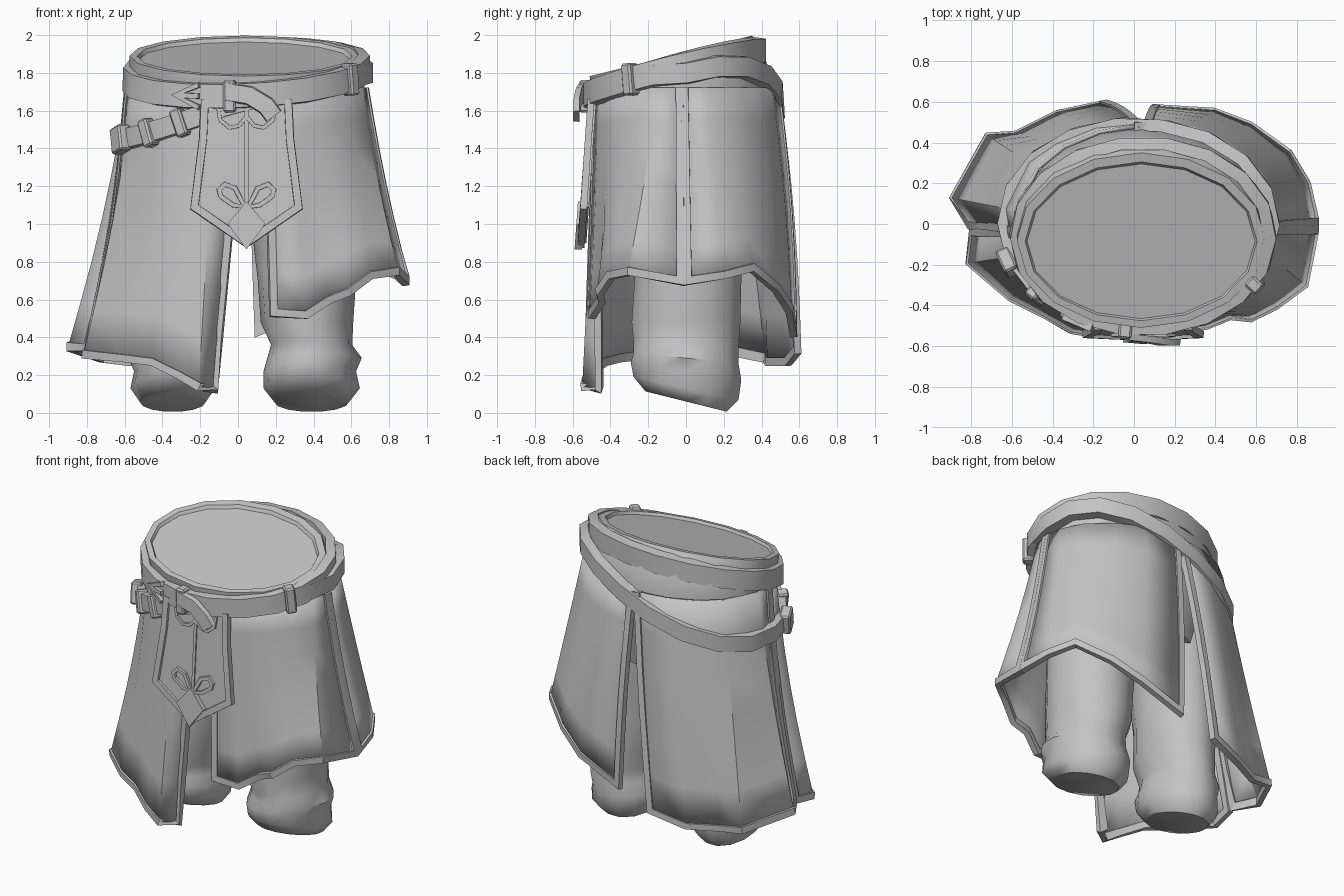
import bpy, bmesh, math
from mathutils import Vector, Matrix

if "Cube" in bpy.data.objects:
    bpy.data.objects.remove(bpy.data.objects["Cube"])

cloth = bpy.data.materials.new("grey_cloth")
cloth.diffuse_color = (0.55, 0.55, 0.55, 1)
cloth.use_nodes = True
cloth.node_tree.nodes["Principled BSDF"].inputs["Base Color"].default_value = cloth.diffuse_color


def build(name, verts, faces, angle=35, recalc=True):
    me = bpy.data.meshes.new(name)
    me.from_pydata([tuple(v) for v in verts], [], faces)
    if recalc:
        bm = bmesh.new()
        bm.from_mesh(me)
        bmesh.ops.recalc_face_normals(bm, faces=bm.faces)
        bm.to_mesh(me)
        bm.free()
    ob = bpy.data.objects.new(name, me)
    bpy.context.collection.objects.link(ob)
    me.materials.append(cloth)
    bpy.ops.object.select_all(action='DESELECT')
    ob.select_set(True)
    bpy.context.view_layer.objects.active = ob
    bpy.ops.object.shade_smooth_by_angle(angle=math.radians(angle))
    return ob


def loft(name, rings, angle=35):
    """Skin equal rings of points and cap both ends."""
    n = len(rings[0])
    faces = [(r*n+i, r*n+(i+1) % n, (r+1)*n+(i+1) % n, (r+1)*n+i)
             for r in range(len(rings)-1) for i in range(n)]
    faces += [tuple(range(n)), tuple(range((len(rings)-1)*n, len(rings)*n))]
    return build(name, [p for ring in rings for p in ring], faces, angle)


def band(name, pts, normals, width, depth, closed=False, sink=0.02):
    """Flat strap swept along a path with mitred corners."""
    pts = [Vector(p) for p in pts]
    n, verts, faces = len(pts), [], []
    for i, p in enumerate(pts):
        a = pts[i-1] if closed or i else p
        b = pts[(i+1) % n] if closed or i < n-1 else p
        d1, d2 = (p-a).normalized(), (b-p).normalized()
        tan = (d1+d2).normalized()
        nor = Vector(normals[i])
        nor = (nor - tan*nor.dot(tan)).normalized()
        miter = 1/max(0.6, tan.dot(d2 if d2.length else d1))
        s = tan.cross(nor)*width/2*miter
        verts += [p-s-nor*sink, p+s-nor*sink, p+s*.88+nor*depth, p-s*.88+nor*depth]
    for i in range(n if closed else n-1):
        j = (i+1) % n
        faces += [(i*4+k, i*4+(k+1) % 4, j*4+(k+1) % 4, j*4+k) for k in range(4)]
    if not closed:
        faces += [(0, 1, 2, 3), (n*4-4, n*4-3, n*4-2, n*4-1)]
    return build(name, verts, faces, 30)


def ellipse(cx, cy, rx, ry, z, n=16):
    """z is a function of x and y."""
    out = []
    for i in range(n):
        t = 2*math.pi*i/n
        x, y = cx+rx*math.cos(t), cy+ry*math.sin(t)
        out.append(Vector((x, y, z(x, y))))
    return out


def radial(p):
    return Vector(((p[0]-.04)*.6, p[1], 0)).normalized()


def box(name, loc, size, out, tilt=0):
    """Bevelled block facing the outward direction, tilted in its own plane."""
    bm = bmesh.new()
    bmesh.ops.create_cube(bm, size=1)
    bmesh.ops.scale(bm, vec=size, verts=bm.verts)
    bmesh.ops.bevel(bm, geom=bm.edges[:], offset=.01, segments=1, affect='EDGES')
    rot = Matrix.Rotation(math.atan2(out[0], -out[1]), 4, 'Z') @ Matrix.Rotation(tilt, 4, 'Y')
    bmesh.ops.transform(bm, matrix=Matrix.Translation(loc) @ rot, verts=bm.verts)
    vs = [v.co.copy() for v in bm.verts]
    bm.verts.index_update()
    fs = [[v.index for v in f.verts] for f in bm.faces]
    bm.free()
    return build(name, vs, fs, 30)


# Hips with a slanted, slightly recessed top
top = lambda dz: (lambda x, y: 1.91 + .25*y + dz)
flat = lambda z: (lambda x, y: z)
loft("hips", [ellipse(.04, 0, .45, .36, flat(1.15)), ellipse(.045, 0, .57, .44, flat(1.5)),
              ellipse(.045, 0, .628, .478, flat(1.67)),
              ellipse(.04, -.045, .615, .455, top(-.10)),
              ellipse(.035, -.08, .61, .43, top(0)),
              ellipse(.035, -.085, .57, .39, top(0)),
              ellipse(.035, -.085, .56, .38, top(-.02))])

# Skirt panels: (angle on the waist, hem x, hem y, hem z)
PANELS = {
    "front_right_panel": [(-80, .19, -.51, .53), (-68, .36, -.50, .52), (-57, .48, -.45, .60),
                          (-48, .58, -.46, .64), (-32, .70, -.40, .73), (-17, .84, -.30, .75),
                          (-4, .89, -.03, .70)],
    "back_right_panel": [(-1, .89, .01, .70), (12, .85, .2, .73), (28, .76, .35, .77),
                         (50, .58, .48, .66), (68, .40, .55, .55), (88, .11, .57, .43)],
    "back_left_panel": [(92, -.15, .59, .33), (110, -.38, .54, .27), (128, -.58, .44, .27),
                        (145, -.72, .43, .29), (172, -.89, .13, .35), (184, -.80, 0, .34)],
    "front_left_panel": [(186, -.79, -.04, .33), (200, -.81, -.19, .31), (218, -.61, -.36, .29),
                         (232, -.45, -.44, .27), (246, -.31, -.52, .20), (255, -.21, -.54, .14),
                         (268, -.13, -.46, .13)],
}
ROWS = 6
for name, cols in PANELS.items():
    grid = []
    for c, (deg, bx, by, bz) in enumerate(cols):
        t = math.radians(deg)
        a = Vector((.045+.63*math.cos(t), .48*math.sin(t), 1.72))
        b = Vector((bx, by, bz))
        # sides hollow slightly, back swells, front hangs straight
        hollow = .03 if math.cos(t) < 0 else .015
        swell = .02*max(0, math.sin(t)) - hollow*math.cos(t)**2
        col = []
        for r in range(ROWS+1):
            v = r/ROWS
            p = a.lerp(b, v)
            col.append(p + radial(p)*swell*math.sin(math.pi*v))
        grid.append(col)
    n = ROWS+1
    faces = [(c*n+r, c*n+r+1, (c+1)*n+r+1, (c+1)*n+r)
             for c in range(len(cols)-1) for r in range(ROWS)]
    ob = build(name, [p for col in grid for p in col], faces, 30, recalc=False)
    mod = ob.modifiers.new("thickness", 'SOLIDIFY')
    mod.thickness, mod.offset = .02, 0
    # Raised edging down both sides and round the hem
    path = grid[0] + [col[-1] for col in grid[1:-1]] + grid[-1][::-1]
    band(name + "_trim", path, [radial(p) for p in path], .045, .018)

# Trouser legs: z, centre x, centre y, radius x, radius y, forward slope
LEG = [(.06, .385, 0, .20, .22, .25), (.13, .385, 0, .255, .285, .22), (.22, .375, 0, .245, .30, .16),
       (.29, .40, 0, .25, .285, .10), (.36, .385, .0, .215, .285, .05), (.48, .36, 0, .245, .295, 0),
       (.70, .36, .01, .26, .29, 0), (.95, .34, .01, .27, .30, 0), (1.3, .30, .01, .27, .31, 0)]
for side, sx, shift, k_r in (("right", 1, .005, 1), ("left", -1, .04, .88)):
    loft(side + "_leg", [ellipse(sx*cx+shift, cy, rx*k_r, ry, lambda x, y, z=z, k=k: z-k*y, 14)
                         for z, cx, cy, rx, ry, k in LEG], 50)


# Two slanted belts; the hip belt widens where it sits lower on the skirt
def on_belt(deg, lower=False):
    c, s = math.cos(math.radians(deg)), math.sin(math.radians(deg))
    if lower:
        z = 1.61 + .27*(.03+.67*c) + (.04*s + .10*s*c if s > 0 else .04*s**8)
        k = 1 + .25*max(0, 1.72-z)
        return Vector((.045+.65*c*k, .495*s*k, z))
    x, y = .045+.635*c, -.06+.47*s
    return Vector((x, y, 1.81 + .25*y + .05*x))


for name, low, w in (("waist_belt", False, .14), ("hip_belt", True, .115)):
    ring = [on_belt(20*i, low) for i in range(18)]
    band(name, ring, [radial(p) for p in ring], w, .02, True, .04)

# Belt loops
for i, (deg, low, tilt) in enumerate([(-30, 0, -.1), (-98, 0, 0), (-121, 1, -.35), (-139, 1, -.35)]):
    p = on_belt(deg, low)
    box(f"belt_loop_{i+1}", p, (.065, .075, .15 if low else .17), radial(p), tilt)
p = on_belt(-160, True)
box("hip_belt_end", p+radial(p)*.015, (.12, .07, .14), radial(p), -.25)

# Arrow buckle lying on the waist belt, and hanging belt tip
front = Vector((0, -1, 0))


def on_front(x, dz):
    p = on_belt(-math.degrees(math.acos((x-.045)/.635)))
    return p + radial(p)*.022 + Vector((0, 0, dz))


for name, pts in (("buckle_point", [on_front(-.20, .06), on_front(-.32, 0), on_front(-.20, -.06)]),
                  ("buckle_prong", [on_front(-.30, 0), on_front(-.20, 0)])):
    band(name, pts, [radial(p) for p in pts], .03, .015)
tip = [(-.06, -.555, 1.70), (.06, -.57, 1.68), (.15, -.585, 1.625), (.19, -.585, 1.57)]
band("belt_tip", tip, [front]*4, .10, .012)


# Front tabard: a leaning plate with edging and ornaments
def tab(x, z, lift=0):
    return Vector((x, -.505 - (1.65-z)*.07 - lift, z))


half = [(.22, 1.66), (.23, 1.45), (.275, 1.09), (0, .90)]
outline = [(.045-x, z) for x, z in half] + [(.045+x, z) for x, z in half[-2::-1]]
loft("tabard", [[tab(x, z) for x, z in outline], [tab(x, z, -.03) for x, z in outline]])
band("tabard_trim", [tab(x, z) for x, z in outline], [front]*7, .045, .016)
band("tabard_seam", [tab(.045, 1.65), tab(.045, 1.1)], [front]*2, .022, .008)
diamond = [(.045, 1.12), (-.055, 1.0), (.045, .865), (.145, 1.0)]
loft("tabard_tip", [[tab(x, z, .03) for x, z in diamond], [tab(x, z, -.01) for x, z in diamond]])
leaf = [(.01, 1.09), (.07, 1.10), (.135, 1.145), (.145, 1.18), (.115, 1.21), (.06, 1.19), (.035, 1.14)]
scallop = [(.0, 1.57), (.04, 1.52), (.09, 1.51), (.14, 1.55), (.15, 1.62)]
for side, s in (("left", -1), ("right", 1)):
    pts = [tab(.045+s*x, z) for x, z in leaf]
    band(side + "_leaf_ornament", pts, [front]*len(pts), .026, .016, True)
    pts = [tab(.045+s*x, z) for x, z in scallop]
    band(side + "_scallop", pts, [front]*len(pts), .022, .012)
